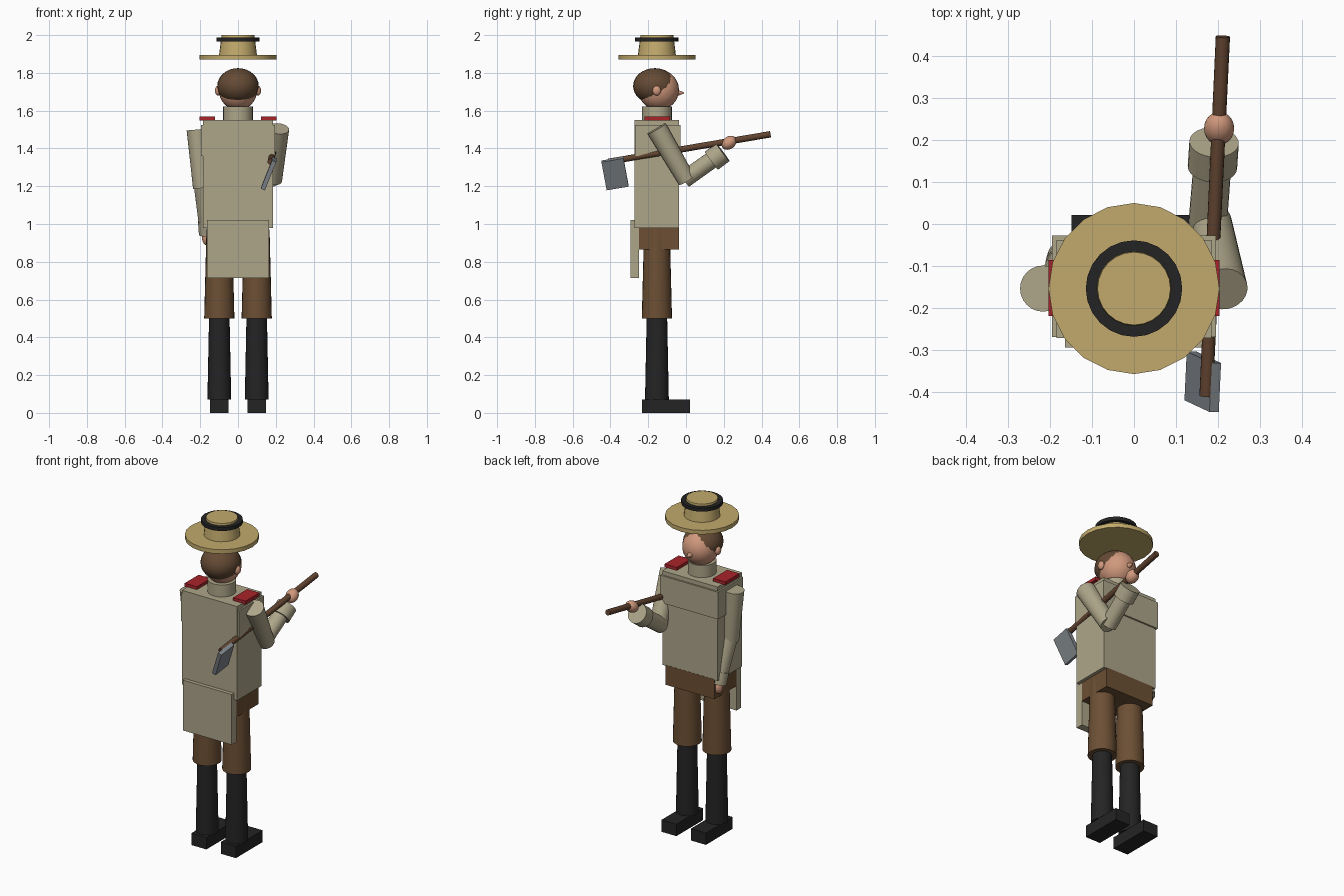
import bpy, math
from mathutils import Vector, Matrix

if "Cube" in bpy.data.objects:
    bpy.data.objects.remove(bpy.data.objects["Cube"])


def material(name, r, g, b):
    lin = lambda c: ((c / 255 + 0.055) / 1.055) ** 2.4
    m = bpy.data.materials.new(name)
    m.diffuse_color = (lin(r), lin(g), lin(b), 1)
    m.use_nodes = True
    m.node_tree.nodes["Principled BSDF"].inputs["Base Color"].default_value = m.diffuse_color
    return m


COAT = material("khaki_cloth", 174, 166, 138)
STRAW = material("straw", 194, 170, 108)
SKIN = material("skin", 208, 152, 124)
BROWN = material("brown_cloth", 108, 79, 52)
HAIR = material("brown_hair", 100, 74, 52)
BLACK = material("black_leather", 36, 36, 37)
RED = material("red_cloth", 168, 36, 42)
STEEL = material("steel", 128, 134, 139)
WOOD = material("dark_wood", 98, 68, 48)


def finish(name, mat, smooth=True):
    ob = bpy.context.object
    ob.name = name
    ob.data.materials.append(mat)
    if smooth:
        bpy.ops.object.shade_smooth_by_angle(angle=math.radians(40))
    return ob


def box(name, mat, x, y, z):
    """Box from (min, max) ranges on each axis."""
    bpy.ops.mesh.primitive_cube_add(size=1)
    ob = finish(name, mat, False)
    ob.location = [(r[0] + r[1]) / 2 for r in (x, y, z)]
    ob.scale = [r[1] - r[0] for r in (x, y, z)]
    return ob


def limb(name, mat, a, b, r1, r2, sides=24):
    """Tapered cylinder from point a to point b."""
    a, b = Vector(a), Vector(b)
    d = b - a
    bpy.ops.mesh.primitive_cone_add(vertices=sides, radius1=r1, radius2=r2, depth=d.length,
                                    location=(a + b) / 2,
                                    rotation=d.to_track_quat('Z', 'Y').to_euler())
    return finish(name, mat)


def ball(name, mat, loc, scale, rot=(0, 0, 0)):
    bpy.ops.mesh.primitive_uv_sphere_add(segments=24, ring_count=16, radius=1,
                                         location=loc, rotation=rot)
    ob = finish(name, mat)
    ob.scale = scale
    return ob


CY = -0.154  # depth of the body axis

# Legs, boots, shoes, shoulder boards and ears in pairs
for s, side in ((-1, "left"), (1, "right")):
    x = 0.099 * s
    box(side + "_shoe", BLACK, (x - 0.05, x + 0.05), (-0.233, 0.022), (0, 0.072))
    limb(side + "_boot", BLACK, (x, CY, 0.07), (x, CY, 0.52), 0.063, 0.054)
    limb(side + "_trouser_leg", BROWN, (x, CY, 0.5), (x, CY, 0.97), 0.08, 0.068)
    box(side + "_shoulder_board", RED, (0.163 * s - 0.041, 0.163 * s + 0.041),
        (-0.22, -0.086), (1.547, 1.568))
    ball(side + "_ear", SKIN, (0.106 * s, -0.155, 1.706), (0.016, 0.022, 0.026))

# Torso
box("hips", BROWN, (-0.165, 0.165), (-0.25, -0.037), (0.865, 0.985))
box("coat_body", COAT, (-0.185, 0.185), (-0.272, -0.038), (0.98, 1.55))
box("coat_cape", COAT, (-0.195, 0.195), (-0.27, -0.028), (1.36, 1.525))
box("coat_tail", COAT, (-0.164, 0.164), (-0.295, -0.25), (0.715, 1.02))

# Head
limb("neck_collar", COAT, (0, CY, 1.54), (0, CY, 1.623), 0.079, 0.079)
ball("head", SKIN, (0, -0.145, 1.71), (0.102, 0.108, 0.107))
ball("hair", HAIR, (0, -0.165, 1.73), (0.11, 0.115, 0.095))
limb("nose", SKIN, (0, -0.045, 1.695), (0, -0.011, 1.693), 0.017, 0.003, 12)

# Straw hat
limb("hat_brim", STRAW, (0, CY, 1.87), (0, CY, 1.895), 0.204, 0.204, 20)
limb("hat_crown", STRAW, (0, CY, 1.89), (0, CY, 2.0), 0.101, 0.087)
limb("hat_band", BLACK, (0, CY, 1.967), (0, CY, 1.988), 0.115, 0.115)

# Hanging arm
limb("left_upper_arm", COAT, (-0.217, CY, 1.50), (-0.19, CY, 1.19), 0.055, 0.048)
limb("left_forearm", COAT, (-0.19, CY, 1.22), (-0.168, -0.095, 1.0), 0.046, 0.04)
limb("left_cuff", COAT, (-0.169, -0.098, 1.015), (-0.164, -0.08, 0.945), 0.043, 0.043)
ball("left_hand", SKIN, (-0.16, -0.075, 0.925), (0.03, 0.03, 0.04))

# Raised arm
limb("right_upper_arm", COAT, (0.215, -0.155, 1.505), (0.185, 0.005, 1.23), 0.056, 0.048)
limb("right_forearm", COAT, (0.175, -0.01, 1.235), (0.19, 0.18, 1.37), 0.046, 0.045)
limb("right_cuff", COAT, (0.187, 0.135, 1.335), (0.191, 0.195, 1.38), 0.059, 0.059)
ball("right_hand", SKIN, (0.203, 0.228, 1.43), (0.036, 0.043, 0.033), (math.radians(38), 0, 0))

# Long-handled spade resting on the shoulder
tip, tail = Vector((0.212, 0.447, 1.475)), Vector((0.172, -0.41, 1.33))
limb("spade_handle", WOOD, tail, tip, 0.016, 0.017, 16)
u = (tip - tail).normalized()
v = Vector((-0.06, 0.03, -0.15))
v = (v - u * v.dot(u)).normalized()
w = u.cross(v)
bpy.ops.mesh.primitive_cube_add(size=1)
blade = finish("spade_blade", STEEL, False)
blade.matrix_world = (Matrix.Translation((0.164, -0.376, 1.267))
                      @ Matrix((u, v, w)).transposed().to_4x4()
                      @ Matrix.Diagonal((0.118, 0.163, 0.024, 1)))
